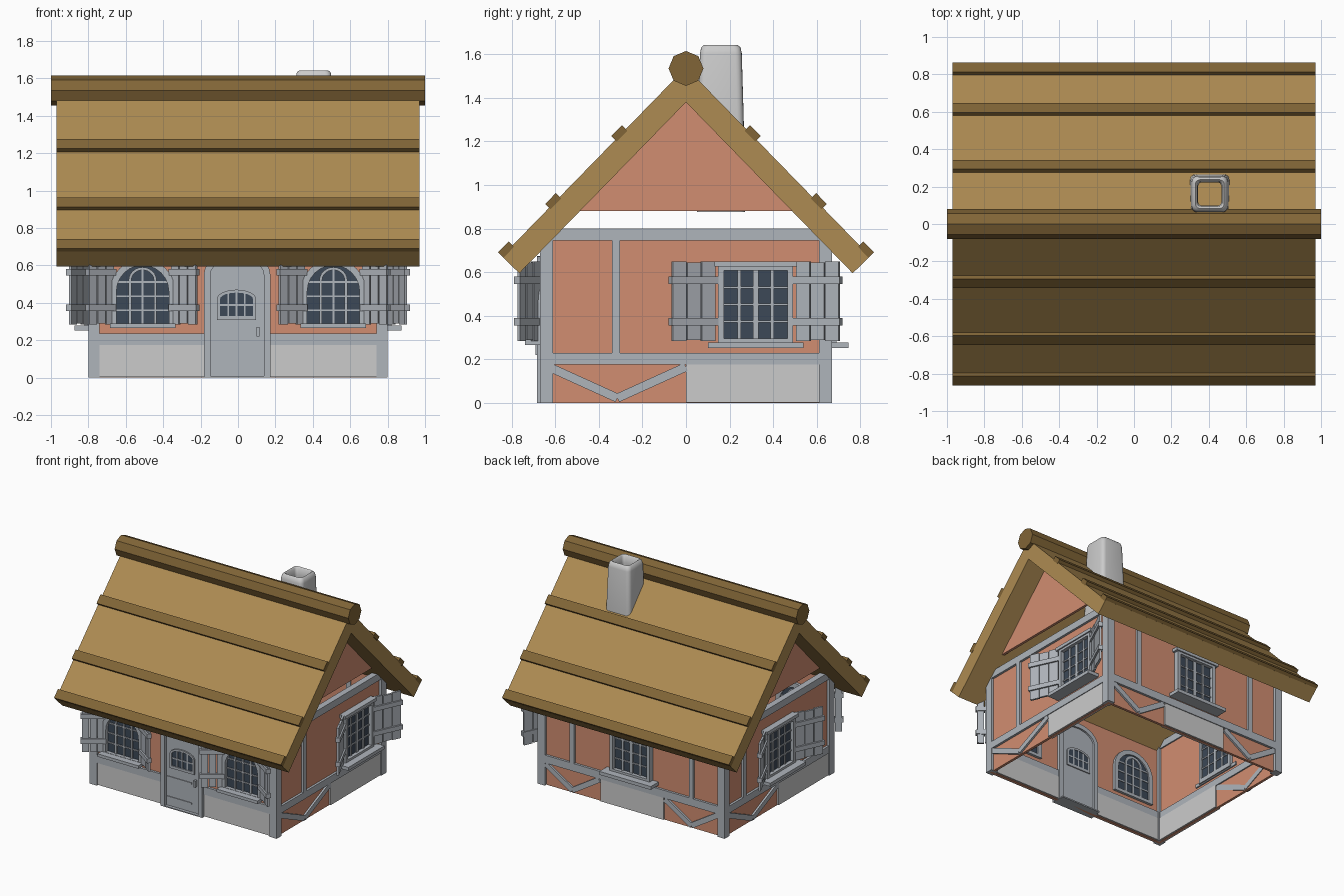
import bpy, bmesh, math
from mathutils import Matrix, Vector

if "Cube" in bpy.data.objects:
    bpy.data.objects.remove(bpy.data.objects["Cube"])

def mat(name, c):
    m = bpy.data.materials.new(name)
    m.diffuse_color = (*c, 1)
    m.use_nodes = True
    m.node_tree.nodes["Principled BSDF"].inputs["Base Color"].default_value = m.diffuse_color
    return m

PLASTER = mat("plaster", (.64, .27, .165))
THATCH = mat("thatch", (.42, .26, .085))
BATTEN = mat("dark_thatch", (.22, .13, .038))
GLASS = mat("glass", (.045, .065, .095))
TIMBER = mat("timber", (.43, .46, .50))
I = Matrix.Identity(4)

def finish(name, bm, m, M=I):
    bm.transform(M)
    bmesh.ops.recalc_face_normals(bm, faces=bm.faces)
    me = bpy.data.meshes.new(name)
    bm.to_mesh(me)
    bm.free()
    o = bpy.data.objects.new(name, me)
    bpy.context.collection.objects.link(o)
    if m:
        me.materials.append(m)
    return o

def add_prism(bm, pts, y0, y1):
    """Extrude an (x, z) outline from y0 to y1."""
    a = [bm.verts.new((x, y0, z)) for x, z in pts]
    b = [bm.verts.new((x, y1, z)) for x, z in pts]
    n = len(pts)
    bm.faces.new(a)
    bm.faces.new(b[::-1])
    for i in range(n):
        j = (i + 1) % n
        bm.faces.new((a[i], b[i], b[j], a[j]))

def prisms(name, outlines, y0, y1, m, M=I):
    bm = bmesh.new()
    for p in outlines:
        add_prism(bm, p, y0, y1)
    return finish(name, bm, m, M)

def rect(x0, x1, z0, z1):
    return [(x0, z0), (x1, z0), (x1, z1), (x0, z1)]

def arch(cx, h, z0, spring, rise, n=12):
    top = [(cx + h * math.cos(math.pi * i / n), spring + rise * math.sin(math.pi * i / n)) for i in range(n + 1)]
    return [(cx - h, z0), (cx + h, z0)] + top

def ring(name, outer, inner, y0, y1, M):
    """Frame between two outlines with the same point count."""
    bm = bmesh.new()
    n = len(outer)
    L = [[bm.verts.new((x, y, z)) for x, z in p] for p, y in ((outer, y0), (outer, y1), (inner, y1), (inner, y0))]
    for i in range(n):
        j = (i + 1) % n
        for k in range(4):
            a, b = L[k], L[(k + 1) % 4]
            bm.faces.new((a[i], a[j], b[j], b[i]))
    return finish(name, bm, TIMBER, M)

def brace(u0, z0, u1, z1, w=.02):
    d = Vector((u1 - u0, z1 - z0)).normalized() * w
    return [(u0 - d.y, z0 + d.x), (u0 + d.y, z0 - d.x), (u1 + d.y, z1 - d.x), (u1 - d.y, z1 + d.x)]

def vee(a, b):
    c = (a + b) / 2
    return [brace(a, .165, c, .022), brace(c, .022, b, .165)]

# Wall spaces: local x along the wall, local -y outward
def wall_space(deg, dist):
    return Matrix.Rotation(math.radians(deg), 4, 'Z') @ Matrix.Translation((0, -dist, 0))

FRONT, BACK = wall_space(0, .65), wall_space(180, .65)
RIGHT, LEFT = wall_space(90, .78), wall_space(-90, .78)

def shutter(name, M, u, side, w, deg):
    S = M @ Matrix.Translation((u, -.025, 0))
    S = S @ Matrix.Scale(side, 4, (1, 0, 0)) @ Matrix.Rotation(math.radians(-deg), 4, 'Z')
    p = w / 3
    planks = [rect(i * p + .003, (i + 1) * p - .003, .285 + .004 * (i % 2), .65 - .006 * (i % 2)) for i in range(3)]
    prisms(name + "_planks", planks, -.008, .008, TIMBER, S)
    prisms(name + "_battens", [rect(-.006, w + .008, z, z + .035) for z in (.355, .545)], -.02, .014, TIMBER, S)

def square_window(name, M, u):
    h = .172
    prisms(name + "_glass", [rect(u - h + .02, u + h - .02, .28, .62)], -.012, .03, GLASS, M)
    ring(name + "_frame", rect(u - h, u + h, .26, .635), rect(u - h + .027, u + h - .027, .295, .608), -.04, .04, M)
    bars = [rect(u - .013, u + .013, .28, .62)]
    bars += [rect(u + s * .075 - .008, u + s * .075 + .008, .28, .62) for s in (-1, 1)]
    bars += [rect(u - h + .02, u + h - .02, z - .005, z + .005) for z in (.373, .451, .529)]
    prisms(name + "_bars", bars, -.02, .036, TIMBER, M)
    prisms(name + "_sill", [rect(u - .22, u + .22, .252, .278)], -.095, .03, TIMBER, M)
    prisms(name + "_lintel", [rect(u - .19, u + .19, .625, .65)], -.05, .03, TIMBER, M)

def arched_window(name, M, u):
    prisms(name + "_glass", [arch(u, .15, .28, .46, .15)], -.012, .03, GLASS, M)
    ring(name + "_frame", arch(u, .175, .265, .46, .175), arch(u, .14, .29, .46, .14), -.04, .04, M)
    ring(name + "_inner_arch", arch(u, .075, .28, .52, .07), arch(u, .06, .28, .52, .055), -.022, .036, M)
    bars = [rect(u - .006, u + .006, .28, .58)]
    bars += [rect(u - .145, u + .145, z - .005, z + .005) for z in (.36, .435, .51)]
    prisms(name + "_bars", bars, -.02, .034, TIMBER, M)
    prisms(name + "_sill", [rect(u - .175, u + .175, .265, .288)], -.09, .03, TIMBER, M)

# Plaster walls, top plates and corner posts
for name, M, h in (("front", FRONT, .78), ("back", BACK, .78), ("right", RIGHT, .65), ("left", LEFT, .65)):
    prisms(name + "_wall", [rect(-h, h, 0, .79)], 0, .02, PLASTER, M)
    prisms(name + "_top_plate", [rect(-h + .03, h - .03, .745, .80)], -.018, .03, TIMBER, M)
for sx in (-1, 1):
    for sy in (-1, 1):
        x, y = sx * .77, sy * .64
        prisms("corner_post", [rect(x - .03, x + .03, 0, .76)], y - .03, y + .03, TIMBER)

# Timber framing: rails, studs, braces and stone panels
prisms("front_rails", [rect(-.77, -.17, .175, .235), rect(.17, .77, .175, .235)], -.018, .03, TIMBER, FRONT)
prisms("front_stone", [rect(-.77, -.17, .004, .18), rect(.17, .77, .004, .18)], -.012, .032, None, FRONT)
prisms("back_framing", [rect(-.77, .77, .175, .235)] + [rect(s * .51 - .018, s * .51 + .018, .23, .75) for s in (-1, 1)],
       -.018, .03, TIMBER, BACK)
prisms("back_braces", vee(-.74, -.28) + vee(.28, .74), -.015, .025, TIMBER, BACK)
prisms("back_stone", [rect(-.27, .27, .002, .18)], -.012, .032, None, BACK)
for name, M, stud in (("right", RIGHT, -.322), ("left", LEFT, -.42)):
    prisms(name + "_framing", [rect(-.63, .63, .175, .23), rect(stud - .018, stud + .018, .22, .75)], -.018, .03, TIMBER, M)
    prisms(name + "_braces", vee(-.63, 0), -.015, .025, TIMBER, M)
    prisms(name + "_stone", [rect(0, .63, .002, .18)], -.012, .032, None, M)

# Windows and shutters
square_window("back_window", BACK, 0)
for name, M, u in (("right_window", RIGHT, .32), ("left_window", LEFT, 0)):
    square_window(name, M, u)
    for s in (-1, 1):
        shutter(name + "_shutter", M, u + s * .185, s, .222, 25)
for u in (-.51, .51):
    arched_window("front_window", FRONT, u)
    for s in (-1, 1):
        shutter("front_window_shutter", FRONT, u + s * .155, s, .165, 35)

# Door with arched frame, small window, straps, handle and step
prisms("door_leaf", [arch(-.005, .15, .01, .55, .095)], -.015, .026, TIMBER, FRONT)
ring("door_frame", arch(-.005, .178, 0, .55, .125), arch(-.005, .143, .008, .55, .09), -.035, .04, FRONT)
prisms("door_glass", [arch(-.008, .092, .32, .42, .04)], -.018, .03, GLASS, FRONT)
ring("door_window_frame", arch(-.008, .105, .308, .42, .05), arch(-.008, .088, .328, .42, .034), -.026, .034, FRONT)
prisms("door_window_bars", [rect(x - .005, x + .005, .32, .455) for x in (-.052, -.008, .036)]
       + [rect(-.1, .084, .383, .393)], -.022, .032, TIMBER, FRONT)
prisms("door_straps", [rect(-.145, .07, z, z + .012) for z in (.07, .225)], -.02, 0, TIMBER, FRONT)
prisms("door_handle", [rect(.1, .115, .22, .27)], -.04, 0, TIMBER, FRONT)
prisms("door_step", [rect(-.17, .165, 0, .01)], -.66, -.58, TIMBER)

# Gables
TURN = Matrix.Rotation(math.pi / 2, 4, 'Z')   # profile x -> world y, extrusion -> world x
for s in (-1, 1):
    prisms("gable", [[(-.50, .88), (.50, .88), (0, 1.39)]], s * .785, s * .805, PLASTER, TURN)

# Roof slabs, cross battens and ridge log
prisms("roof", [[(0, 1.38), (s * .765, .595), (s * .845, .673), (0, 1.54)] for s in (-1, 1)], -.97, .97, THATCH, TURN)

def slope(t, h):
    return .698 * t + .716 * h, 1.54 - .716 * t + .698 * h

strips = []
for t in (.395, .83, 1.14):
    p = [slope(t, -.01), slope(t + .07, -.01), slope(t + .07, .025), slope(t, .025)]
    strips += [p, [(-y, z) for y, z in p]]
prisms("roof_battens", strips, -.971, .971, BATTEN, TURN)
prisms("ridge_log", [[(.08 * math.cos(i * math.pi / 4), 1.535 + .08 * math.sin(i * math.pi / 4)) for i in range(8)]],
       -1, 1, BATTEN, TURN)

# Chimney: rounded square tube, tapered, open at the top
bm = bmesh.new()
loops = []
for z, h, r in ((.875, .11, .025), (1.3, .105, .03), (1.605, .096, .03), (1.632, .09, .03), (1.643, .077, .025),
                (1.632, .066, .02), (1.58, .062, .02), (1.0, .062, .02)):
    lp = []
    for q in range(4):
        c = Matrix.Rotation(q * math.pi / 2, 2) @ Vector((h - r, h - r))
        for k in range(5):
            a = q * math.pi / 2 + k * math.pi / 8
            lp.append(bm.verts.new((.405 + c.x + r * math.cos(a), .16 + c.y + r * math.sin(a), z)))
    loops.append(lp)
for a, b in zip(loops, loops[1:] + loops[:1]):
    for i in range(20):
        j = (i + 1) % 20
        bm.faces.new((a[i], a[j], b[j], b[i]))
chimney = finish("chimney", bm, None)
bpy.context.view_layer.objects.active = chimney
chimney.select_set(True)
bpy.ops.object.shade_smooth_by_angle(angle=math.radians(50))
